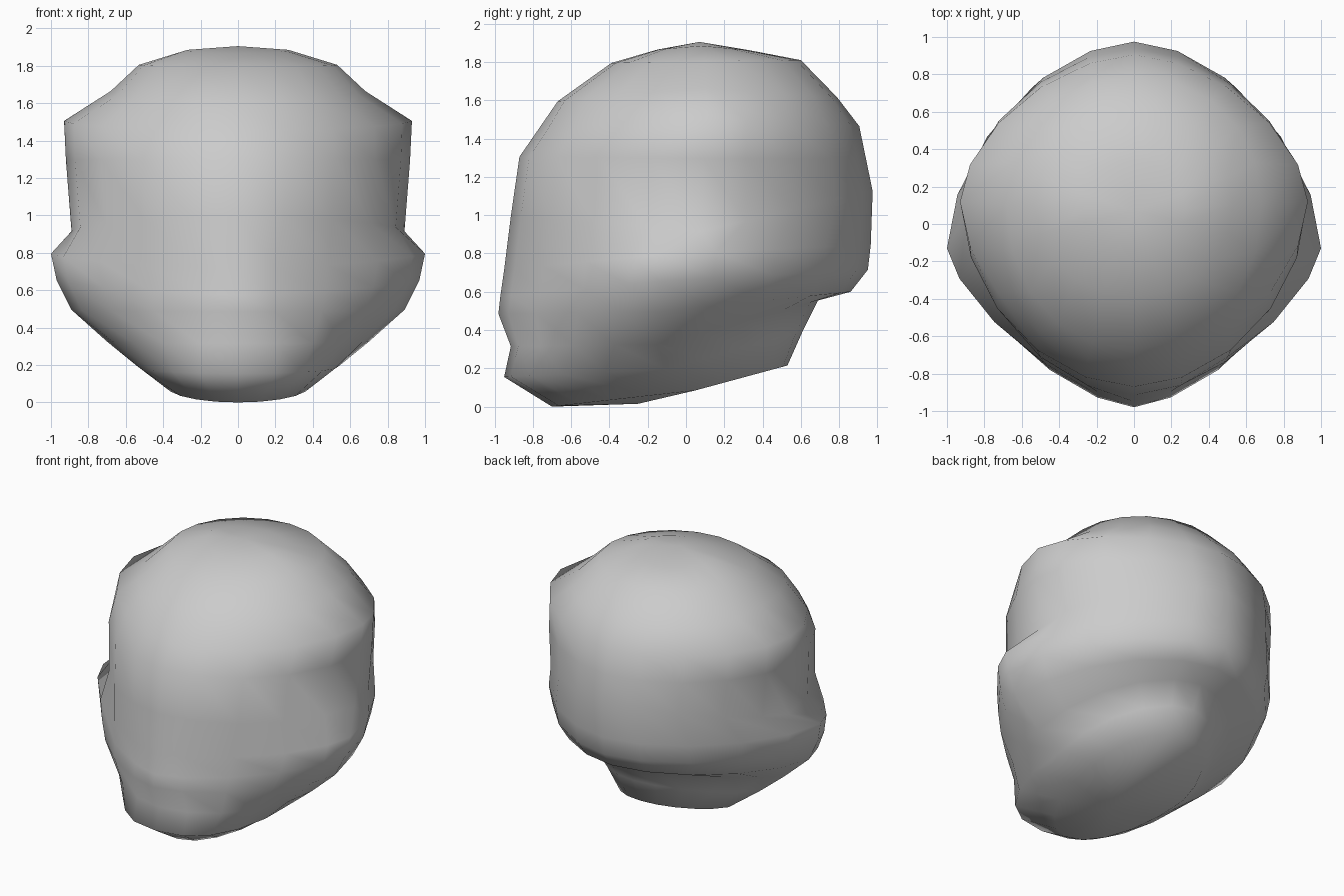
import bpy, bmesh
from math import sin, cos, pi

if "Cube" in bpy.data.objects:
    bpy.data.objects.remove(bpy.data.objects["Cube"])

SEG = 20  # low-poly ring count

# One row per ring, crown to neck:
# front y, z | side x, y, z | back y, z | front roundness, back roundness
RINGS = [
    (-0.15, 1.87, 0.27, 0.08, 1.89, 0.34, 1.865, 2.0, 2.0),
    (-0.39, 1.80, 0.53, 0.10, 1.81, 0.60, 1.815, 2.0, 2.0),
    (-0.67, 1.60, 0.68, 0.10, 1.67, 0.79, 1.62, 2.1, 2.1),
    (-0.77, 1.455, 0.93, 0.12, 1.51, 0.905, 1.47, 1.75, 1.7),    # temple corner
    (-0.87, 1.31, 0.92, 0.09, 1.30, 0.94, 1.30, 1.85, 1.75),
    (-0.915, 1.00, 0.89, 0.08, 0.92, 0.975, 1.13, 1.85, 1.75),
    (-0.95, 0.72, 1.00, -0.13, 0.80, 0.965, 0.85, 1.45, 1.75),   # cheek
    (-0.97, 0.58, 0.97, -0.14, 0.66, 0.95, 0.72, 1.45, 1.75),
    (-0.98, 0.49, 0.89, -0.15, 0.50, 0.86, 0.605, 1.55, 1.8),
    (-0.915, 0.32, 0.70, -0.15, 0.33, 0.69, 0.56, 1.9, 1.8),     # rear rim
    (-0.95, 0.16, 0.54, -0.10, 0.20, 0.61, 0.40, 2.4, 1.9),      # chin and neck
    (-0.70, 0.005, 0.38, 0.05, 0.09, 0.53, 0.22, 2.0, 2.0),      # neck base
]


def ring_points(yf, zf, xs, ys, zs, yb, zb, pf, pb):
    """Closed ring through a front, side and back point, mirrored in x."""
    pts = []
    for i in range(SEG):
        a = 2 * pi * i / SEG
        s, c = sin(a), cos(a)
        front = c > 0
        p = pf if front else pb
        x = xs * abs(s) ** (2 / p) * (1 if s >= 0 else -1)
        t = abs(c) ** (2 / p)
        ye, ze = (yf, zf) if front else (yb, zb)
        pts.append((x, ys + (ye - ys) * t, zs + (ze - zs) * t))
    return pts


# Head: loft of the rings, closed at crown and neck
bm = bmesh.new()
loops = [[bm.verts.new(p) for p in ring_points(*r)] for r in RINGS]
for a, b in zip(loops, loops[1:]):
    for i in range(SEG):
        j = (i + 1) % SEG
        bm.faces.new((a[i], a[j], b[j], b[i]))
crown = bm.verts.new((0, 0.07, 1.91))
base = bm.verts.new((0, -0.25, 0.02))
for i in range(SEG):
    j = (i + 1) % SEG
    bm.faces.new((crown, loops[0][i], loops[0][j]))
    bm.faces.new((base, loops[-1][i], loops[-1][j]))
bmesh.ops.recalc_face_normals(bm, faces=bm.faces[:])

mesh = bpy.data.meshes.new("head")
bm.to_mesh(mesh)
bm.free()
for f in mesh.polygons:
    f.use_smooth = True
head = bpy.data.objects.new("head", mesh)
bpy.context.collection.objects.link(head)
head.location.z = -min(v.co.z for v in mesh.vertices)
